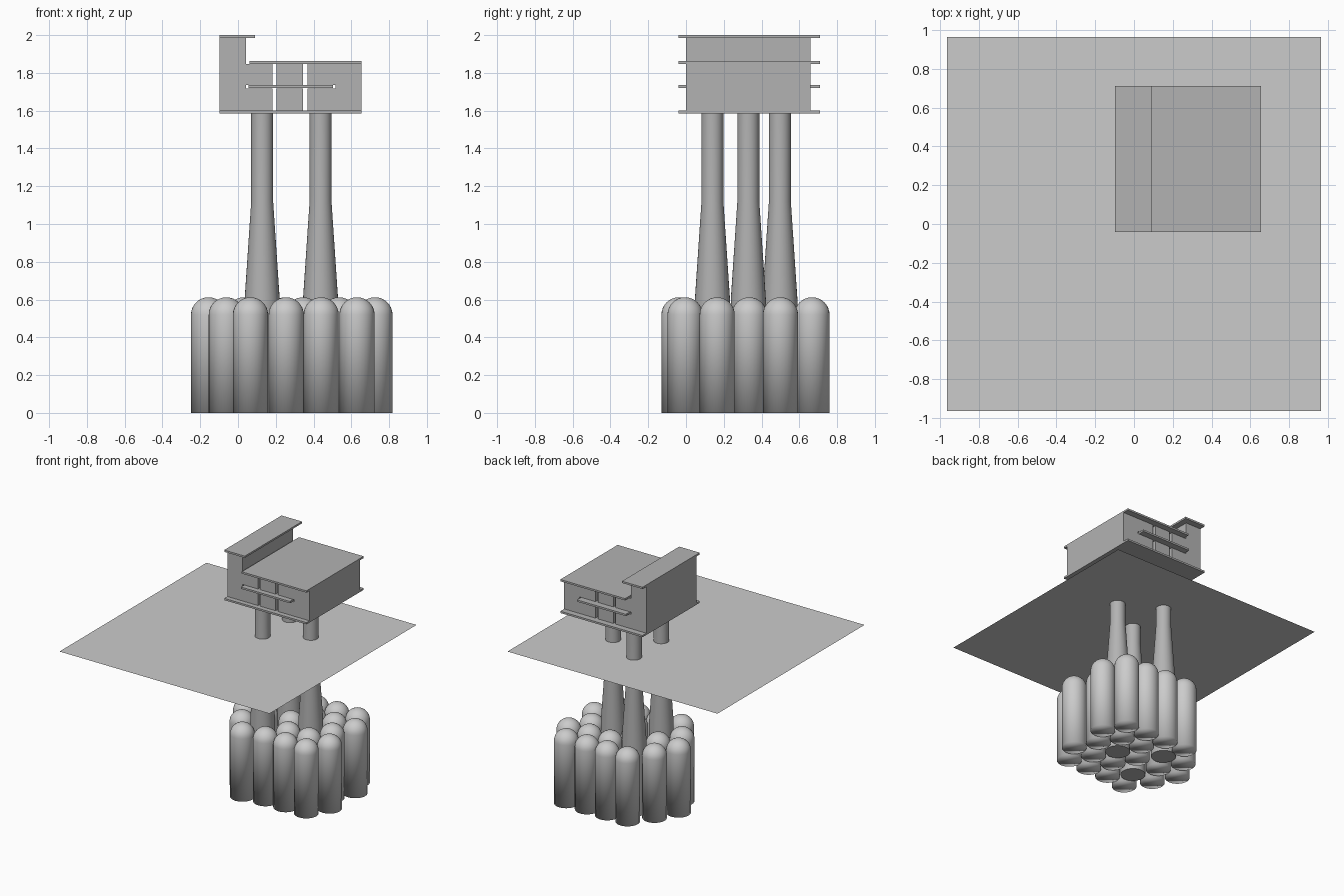
import bpy, bmesh, math

if "Cube" in bpy.data.objects:
    bpy.data.objects.remove(bpy.data.objects["Cube"])


def material(name, v):
    m = bpy.data.materials.new(name)
    m.diffuse_color = (v, v, v, 1)
    m.use_nodes = True
    m.node_tree.nodes["Principled BSDF"].inputs["Base Color"].default_value = m.diffuse_color
    return m


LIGHT = material("light grey", 0.6)
MID = material("mid grey", 0.45)


def finish(name, bm, mat):
    bmesh.ops.recalc_face_normals(bm, faces=bm.faces)
    me = bpy.data.meshes.new(name)
    bm.to_mesh(me)
    bm.free()
    ob = bpy.data.objects.new(name, me)
    bpy.context.collection.objects.link(ob)
    me.materials.append(mat)
    return ob


def extrude_y(name, profile, y0, y1, mat):
    """Extrude an x-z outline along y."""
    bm = bmesh.new()
    face = bm.faces.new([bm.verts.new((x, y0, z)) for x, z in profile])
    new = bmesh.ops.extrude_face_region(bm, geom=[face])["geom"]
    bmesh.ops.translate(bm, vec=(0, y1 - y0, 0),
                        verts=[v for v in new if isinstance(v, bmesh.types.BMVert)])
    return finish(name, bm, mat)


def slab(name, x0, x1, z0, z1, y0, y1, mat=MID):
    return extrude_y(name, [(x0, z0), (x1, z0), (x1, z1), (x0, z1)], y0, y1, mat)


def lathe(name, profile, x, y, mat, sides=32):
    """Closed turned shape: radius-height rings, capped; radius 0 makes a tip."""
    bm = bmesh.new()
    rings = []
    for r, z in profile:
        if r == 0:
            rings.append([bm.verts.new((x, y, z))] * sides)
        else:
            rings.append([bm.verts.new((x + r * math.cos(math.tau * i / sides),
                                        y + r * math.sin(math.tau * i / sides), z))
                          for i in range(sides)])
    for a, b in zip(rings, rings[1:]):
        for i in range(sides):
            j = (i + 1) % sides
            quad = [a[i], a[j], b[j], b[i]]
            bm.faces.new(list(dict.fromkeys(quad)))
    for ring, (r, z) in ((rings[0], profile[0]), (rings[-1], profile[-1])):
        if r:
            bm.faces.new(ring)
    for f in bm.faces:
        f.smooth = True
    return finish(name, bm, mat)


# Water surface
bm = bmesh.new()
bmesh.ops.create_grid(bm, x_segments=1, y_segments=1, size=0.963)
bmesh.ops.translate(bm, vec=(0, 0, 1.28), verts=bm.verts)
finish("water_surface", bm, LIGHT)

# Domed storage cells packed around the three shafts
R, SEAM, TOP = 0.093, 0.52, 0.612
dome = [(R * math.cos(a), SEAM + (TOP - SEAM) * math.sin(a))
        for a in (math.pi / 2 * k / 8 for k in range(8))]
rows = [
    (-0.005, (0.255, 0.44, 0.63)), (-0.037, (0.066,)),
    (0.165, (0.345, 0.535, 0.725)), (0.14, (-0.062,)),
    (0.335, (0.25, 0.63)), (0.32, (-0.156, 0.031)),
    (0.5, (-0.062, 0.345, 0.535, 0.725)),
    (0.667, (0.068, 0.255, 0.44, 0.63)),
]
for y, xs in rows:
    for x in xs:
        lathe("storage_cell", [(R, 0)] + dome + [(0, TOP)], x, y, LIGHT)

# Tapered shafts carrying the deck
for x, y in ((0.128, 0.14), (0.128, 0.497), (0.437, 0.33)):
    shaft = lathe("shaft", [(R, 0), (R, 0.6), (0.058, 1.12), (0.058, 1.59)], x, y, MID)
    bpy.ops.object.select_all(action="DESELECT")
    shaft.select_set(True)
    bpy.context.view_layer.objects.active = shaft
    bpy.ops.object.shade_smooth_by_angle(angle=math.radians(30))

# Deck plates, overhanging front and back
Y0, Y1 = -0.04, 0.71
slab("deck_base", -0.098, 0.655, 1.585, 1.6, Y0, Y1)
slab("low_roof", 0.062, 0.655, 1.848, 1.863, Y0, Y1)
slab("high_roof", -0.098, 0.09, 1.985, 2.0, Y0, Y1)
slab("middle_floor", 0.055, 0.503, 1.72, 1.735, Y0, Y1)

# Deck modules, parted by through slots
B0, B1, LO, HI, ROOF = 0.0, 0.66, 1.718, 1.737, 1.848
extrude_y("tower_module",
          [(-0.098, 1.6), (0.183, 1.6), (0.183, LO), (0.042, LO), (0.042, HI),
           (0.183, HI), (0.183, ROOF), (0.042, ROOF), (0.042, 1.985), (-0.098, 1.985)],
          B0, B1, MID)
slab("middle_module_lower", 0.204, 0.345, 1.6, LO, B0, B1)
slab("middle_module_upper", 0.204, 0.345, HI, ROOF, B0, B1)
extrude_y("right_module",
          [(0.368, 1.6), (0.655, 1.6), (0.655, ROOF), (0.368, ROOF),
           (0.368, HI), (0.515, HI), (0.515, LO), (0.368, LO)],
          B0, B1, MID)
